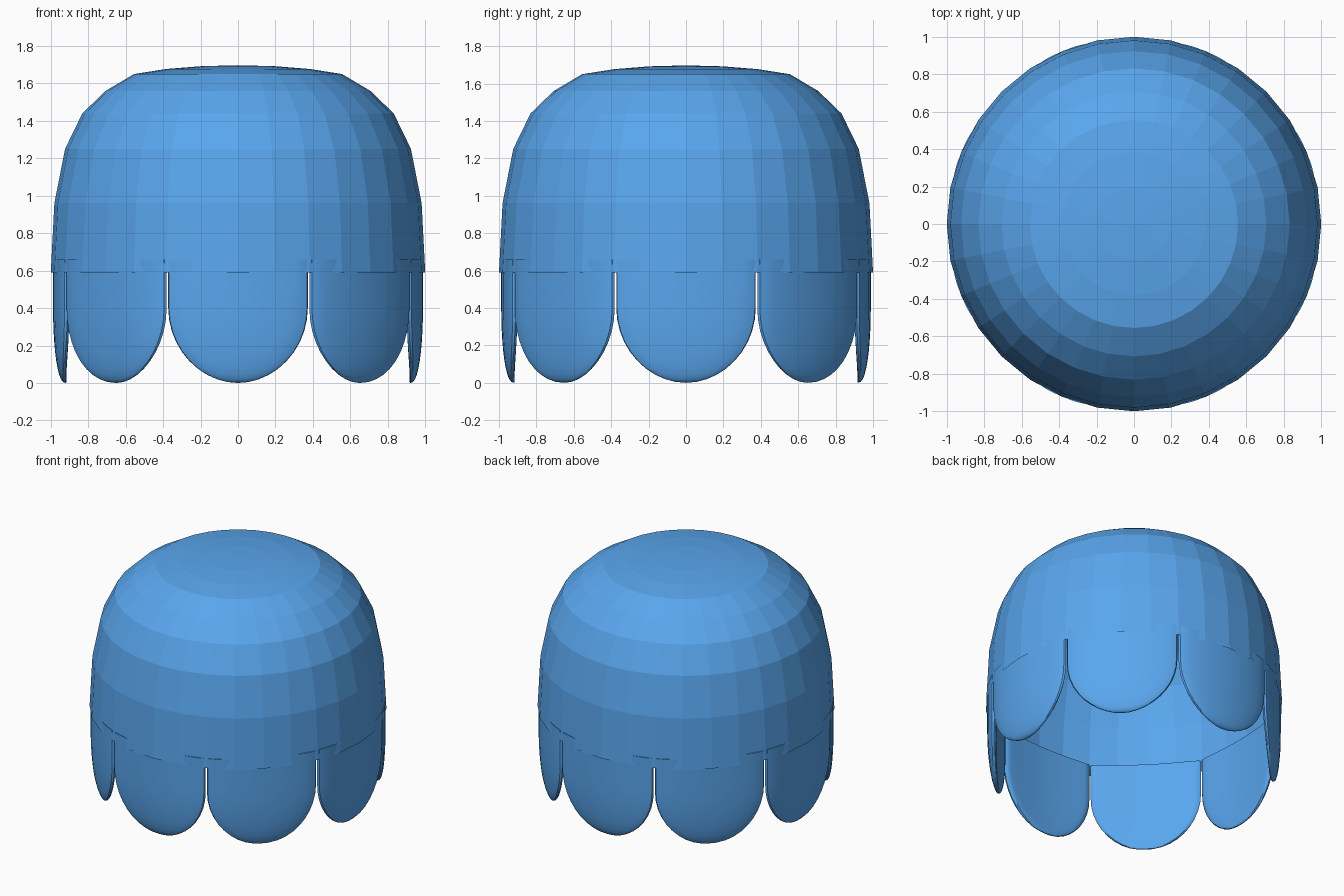
import bpy
import bmesh
from math import sin, cos, pi, copysign

if "Cube" in bpy.data.objects:
    bpy.data.objects.remove(bpy.data.objects["Cube"])

blue = bpy.data.materials.new("blue")
blue.diffuse_color = (0.10, 0.38, 0.85, 1)
blue.use_nodes = True
blue.node_tree.nodes["Principled BSDF"].inputs["Base Color"].default_value = blue.diffuse_color


def make_object(name, bm, smooth):
    bmesh.ops.recalc_face_normals(bm, faces=bm.faces)
    mesh = bpy.data.meshes.new(name)
    bm.to_mesh(mesh)
    bm.free()
    for p in mesh.polygons:
        p.use_smooth = smooth
    mesh.materials.append(blue)
    obj = bpy.data.objects.new(name, mesh)
    bpy.context.collection.objects.link(obj)
    return obj


def bridge(bm, a, b):
    n = len(a)
    for i in range(n):
        j = (i + 1) % n
        bm.faces.new((a[i], a[j], b[j], b[i]))


def fan(bm, ring, tip):
    for i in range(len(ring)):
        bm.faces.new((ring[i], ring[(i + 1) % len(ring)], tip))


# Faceted dome, open underneath
SEG = 32
heights = [0.59, 0.96, 1.25, 1.44, 1.56, 1.65, 1.677, 1.692]
bm = bmesh.new()
rings = []
for k, z in enumerate(heights):
    r = cos(k * pi / 16)
    rings.append([bm.verts.new((r * cos(2 * pi * i / SEG), r * sin(2 * pi * i / SEG), z))
                  for i in range(SEG)])
for a, b in zip(rings, rings[1:]):
    bridge(bm, a, b)
fan(bm, rings[-1], bm.verts.new((0, 0, 1.697)))
make_object("dome", bm, False)


# Rounded petals: curved slabs with an elliptical lower end
HALF, N = 0.388, 28


def petal(name, heading):
    bm = bmesh.new()

    def point(s, r, z):
        a = heading + s
        return bm.verts.new((r * cos(a), r * sin(a), z))

    rows = [(0.66, 1.0), (0.53, 1.0)]
    rows += [(0.40 * (1 - sin(f * pi / 20)), cos(f * pi / 20)) for f in range(10)]
    loops = []
    for z, w in rows:
        mid = 0.92 + 0.035 * w
        loop = []
        for i in range(N):
            t = 2 * pi * i / N
            s = HALF * w * cos(t)
            bulge = 0.033 * w ** 0.7 * copysign(abs(sin(t)) ** 0.6, sin(t))
            loop.append(point(s, mid + 0.03 * (s / HALF) ** 2 + bulge, z))
        loops.append(loop)
    for a, b in zip(loops, loops[1:]):
        bridge(bm, a, b)
    bm.faces.new(loops[0])
    fan(bm, loops[-1], point(0, 0.92, 0))
    obj = make_object(name, bm, True)
    bpy.ops.object.select_all(action='DESELECT')
    obj.select_set(True)
    bpy.context.view_layer.objects.active = obj
    bpy.ops.object.shade_smooth_by_angle(angle=0.7)


for i in range(8):
    petal(f"petal_{i + 1}", i * pi / 4)
